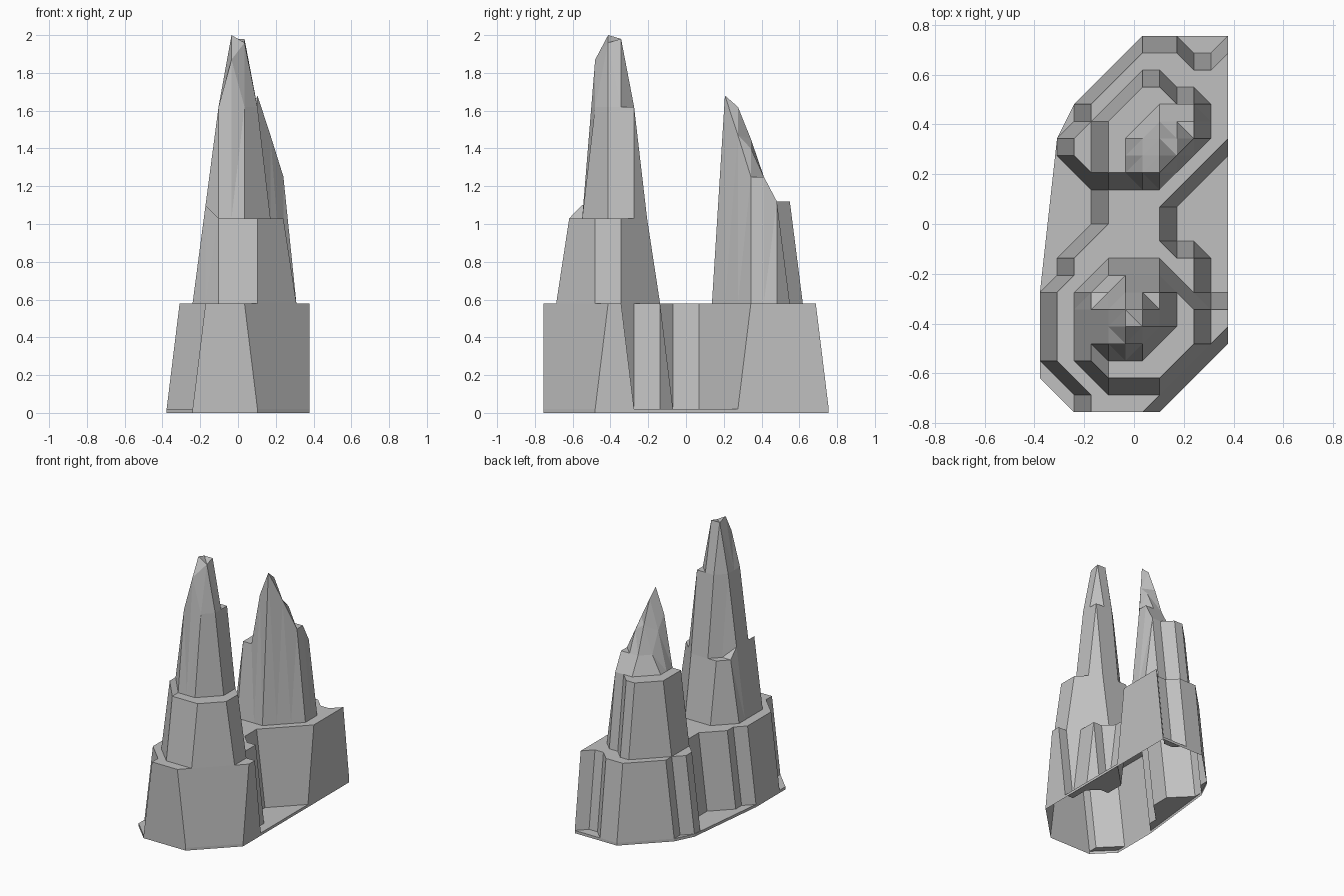
import bpy
import bmesh
from math import radians
from mathutils import Vector

cube = bpy.data.objects.get("Cube")
if cube:
    bpy.data.objects.remove(cube, do_unlink=True)

STEP = 0.0687
COLUMNS, ROWS = 12, 23
GROUND = 0.02


def in_footprint(point, footprint):
    """True when a grid point is inside the outline or on its edge."""
    p = Vector(point)
    inside = False
    for start, end in zip(footprint, footprint[1:] + footprint[:1]):
        a, b = Vector(start), Vector(end)
        along = b - a
        t = max(0, min(1, (p - a).dot(along) / along.length_squared))
        if (a + along * t - p).length < 0.01:
            return True
        if (a.y > p.y) != (b.y > p.y):
            if p.x < a.x + along.x * (p.y - a.y) / along.y:
                inside = not inside
    return inside


# Footprints in grid steps, from the ground apron up to the spire shoulders
apron = [(2, 0), (7, 0), (11, 4), (11, 22), (6, 22), (2, 18), (1, 16),
         (0, 7), (0, 2)]
lower_terrace = [(3, 0), (6, 0), (10, 4), (11, 5), (11, 6), (9, 7), (9, 9),
                 (7, 10), (7, 12), (11, 16), (11, 21), (10, 20), (8, 20),
                 (8, 21), (6, 21), (3, 18), (3, 17), (2, 16), (2, 15),
                 (4, 13), (4, 11), (2, 9), (2, 8), (1, 7), (1, 3), (2, 2),
                 (3, 2)]
front_terrace = [(4, 2), (7, 2), (9, 4), (9, 6), (8, 7), (7, 8), (4, 8),
                 (3, 7), (3, 3)]
rear_terrace = [(4, 14), (7, 14), (9, 16), (9, 18), (7, 18), (7, 19), (6, 19),
                (4, 17)]
front_flank = [(3, 3), (4, 4), (4, 6), (3, 6)]
front_shoulder = [(4, 4), (6, 4), (7, 5), (7, 7), (5, 7), (4, 6)]
rear_shoulder = [(7, 14), (9, 16), (9, 17), (7, 17), (6, 16), (6, 15)]

tiers = [(lower_terrace, 0.58), (front_terrace, 1.03), (rear_terrace, 1.12),
         (front_flank, 1.1), (front_shoulder, 1.62), (rear_shoulder, 1.25)]

# Spire tips
tips = {(5, 4): 1.87, (5, 5): 2.0, (5, 6): 1.98, (6, 5): 1.96, (6, 6): 1.98,
        (7, 14): 1.68, (7, 15): 1.62, (8, 15): 1.47, (7, 16): 1.45,
        (8, 16): 1.4, (6, 14): 1.5, (6, 15): 1.4}


def height(point):
    if point in tips:
        return tips[point]
    return max([GROUND] + [z for outline, z in tiers
                           if in_footprint(point, outline)])


bm = bmesh.new()
verts = {}
for i in range(COLUMNS):
    for j in range(ROWS):
        if in_footprint((i, j), apron):
            x = (i - (COLUMNS - 1) / 2) * STEP
            y = (j - (ROWS - 1) / 2) * STEP
            verts[i, j] = bm.verts.new((x, y, height((i, j))))

# Rock surface: fold each cell along its more level diagonal
for i in range(COLUMNS - 1):
    for j in range(ROWS - 1):
        keys = [(i, j), (i + 1, j), (i + 1, j + 1), (i, j + 1)]
        cell = [verts[k] for k in keys if k in verts]
        if len(cell) == 3:
            bm.faces.new(cell)
        elif len(cell) == 4:
            a, b, c, d = cell
            if abs(a.co.z - c.co.z) < abs(b.co.z - d.co.z):
                bm.faces.new((a, b, c))
                bm.faces.new((a, c, d))
            else:
                bm.faces.new((a, b, d))
                bm.faces.new((b, c, d))

# Slanted edge of the apron
bm.faces.new([verts[0, 7]] + [verts[1, j] for j in range(8, 17)])
bm.faces.new([verts[k] for k in [(1, 16), (2, 17), (2, 18)]])

# Vertical skirt around the open underside
rim = [e for e in bm.edges if e.is_boundary]
skirt = bmesh.ops.extrude_edge_only(bm, edges=rim)
for item in skirt["geom"]:
    if isinstance(item, bmesh.types.BMVert):
        item.co.z = 0

bmesh.ops.recalc_face_normals(bm, faces=bm.faces)
if sum(f.normal.z * f.calc_area() for f in bm.faces) < 0:
    bmesh.ops.reverse_faces(bm, faces=bm.faces)
bmesh.ops.dissolve_limit(bm, angle_limit=radians(1), verts=bm.verts,
                         edges=bm.edges)

mesh = bpy.data.meshes.new("rock_spires")
bm.to_mesh(mesh)
bm.free()

# Stone colour
stone = bpy.data.materials.new("grey_stone")
stone.use_nodes = True
colour = (0.53, 0.53, 0.53, 1)
stone.diffuse_color = colour
stone.node_tree.nodes["Principled BSDF"].inputs["Base Color"].default_value = colour
mesh.materials.append(stone)

rock = bpy.data.objects.new("rock_spires", mesh)
bpy.context.collection.objects.link(rock)
